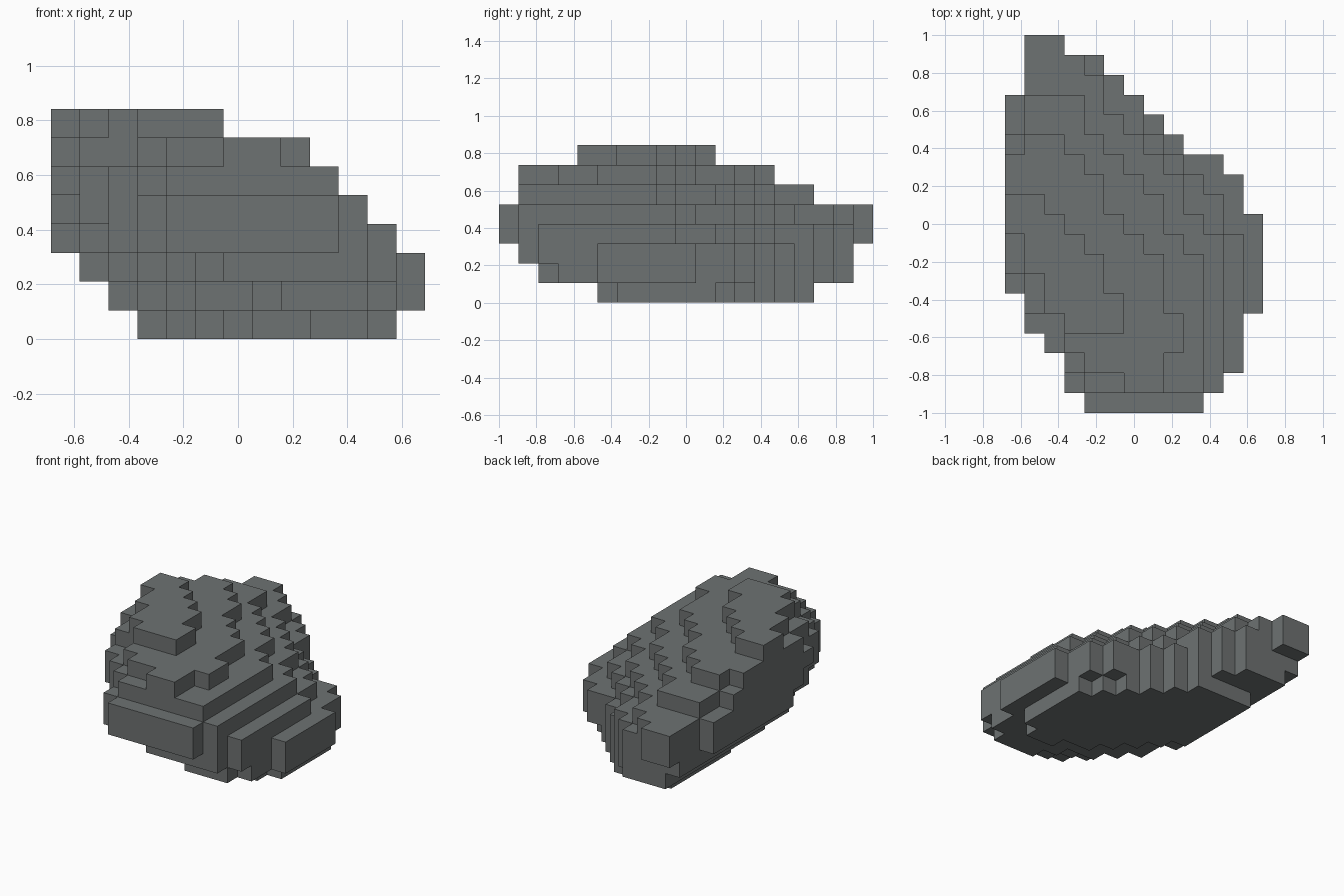
import bpy, bmesh
from mathutils import Vector

cube = bpy.data.objects.get("Cube")
if cube:
    bpy.data.objects.remove(cube, do_unlink=True)

U = 2 / 19                      # edge of one block
ORIGIN = Vector((-6.5, -9.5, 0))

# Each layer: end row, then its right-hand and left-hand flanks as sloping
# lines of (row, x); the slopes are rounded to whole blocks.
BACK_SLOPE = [(9, 13), (11, 11.75), (18, 3.3)]
BASE_LAYERS = [
    (16, [(5, 8.6), (10, 3)], [(5, 11), (6, 12), (10, 12), (12, 10.4), (18, 3.3)]),
    (18, [(2, 8), (5, 4), (8, 2)], [(2, 11), (5, 13)] + BACK_SLOPE),
    (18, [(1, 6), (5, 2.2), (7, 1)], [(1, 11.4), (5, 12.6)] + BACK_SLOPE),
    (19, [(0, 3.8), (5, 1.4), (8, 0.3)],
         [(0, 10), (2, 12), (8, 12.2), (13, 8), (16, 5.9), (18, 3.4)]),
]
TOP_LAYERS = [
    (19, [(0, 4), (2, 2.8), (4, 1.2), (7, 0.2)], [(0, 10), (1, 11), (8, 11), (18, 2.9)]),
    (16, [(1, 3.9), (2, 2.6), (6, 0.2)], [(7, 10), (15, 3.6)]),
    (14, [(1, 5.6), (2, 4.1), (4, 2.8), (5, 1.2), (7, 0.2)],
         [(2, 8.2), (3.5, 9.2), (5, 8.2), (7, 8), (13, 2.8)]),
    (11, [(4, 2.7), (9, 0.2)], [(5, 5.8), (7, 5), (10, 2)]),
]
# Row from which the outermost column is missing at the back, by layer
NOTCH_ROW = {5: 14, 6: 13}
USUAL_NOTCH = 16


def flank(line, row):
    """Whole-block x of a flank at a row; constant beyond the ends."""
    if row <= line[0][0]:
        return round(line[0][1])
    for (r0, x0), (r1, x1) in zip(line, line[1:]):
        if row <= r1:
            return round(x0 + (x1 - x0) * (row - r0) / (r1 - r0))
    return round(line[-1][1])


def filled_cells(layers):
    cells = set()
    for z, (end, left, right) in enumerate(layers):
        notch = NOTCH_ROW.get(z, USUAL_NOTCH)
        for y in range(left[0][0], end):
            start = max(flank(left, y), 1 if y >= notch else 0)
            cells.update((x, y, z) for x in range(start, flank(right, y)))
    return cells


def block_shell(name, cells, material):
    """Outer faces of the filled blocks, with flat areas merged."""
    bm = bmesh.new()
    corners = {}

    def corner(p):
        key = tuple(p)
        if key not in corners:
            corners[key] = bm.verts.new((Vector(key) + ORIGIN) * U)
        return corners[key]

    for cell in sorted(cells):
        for axis in range(3):
            for side in (0, 1):
                near = list(cell)
                near[axis] += 1 if side else -1
                if tuple(near) in cells:
                    continue
                b, c = (axis + 1) % 3, (axis + 2) % 3
                loop = []
                for db, dc in ((0, 0), (1, 0), (1, 1), (0, 1)):
                    p = list(cell)
                    p[axis] += side
                    p[b] += db
                    p[c] += dc
                    loop.append(corner(p))
                bm.faces.new(loop if side else loop[::-1])
    bmesh.ops.dissolve_limit(bm, angle_limit=0.01, verts=bm.verts[:], edges=bm.edges[:])
    mesh = bpy.data.meshes.new(name)
    bm.to_mesh(mesh)
    bm.free()
    mesh.materials.append(material)
    bpy.context.collection.objects.link(bpy.data.objects.new(name, mesh))


# Stone colour
stone = bpy.data.materials.new("stone_grey")
stone.use_nodes = True
colour = (0.155, 0.168, 0.168, 1)
stone.diffuse_color = colour
stone.node_tree.nodes["Principled BSDF"].inputs["Base Color"].default_value = colour

block_shell("boulder", filled_cells(BASE_LAYERS + TOP_LAYERS), stone)
